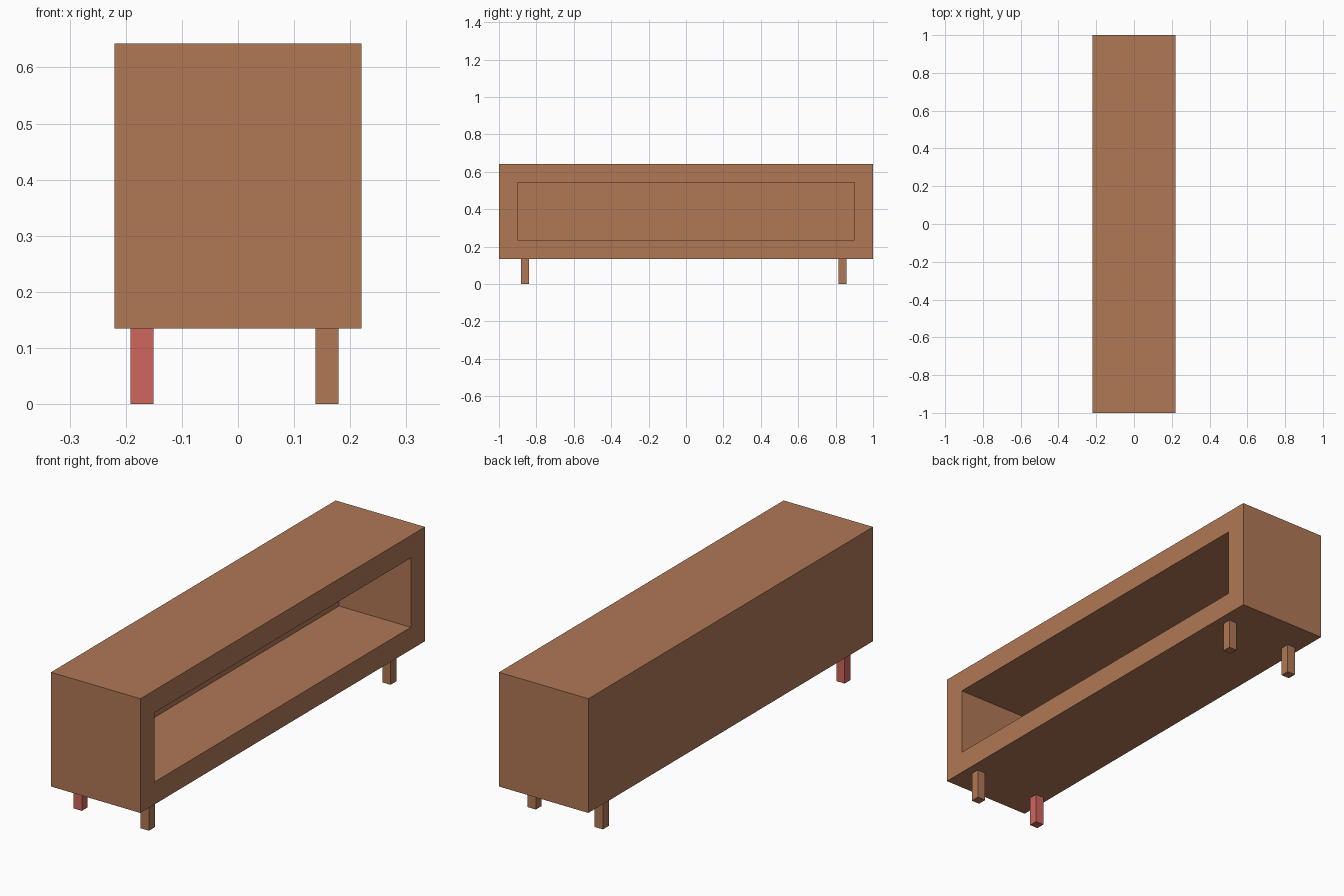
import bpy, bmesh
from mathutils import Matrix, Vector

if "Cube" in bpy.data.objects:
    bpy.data.objects.remove(bpy.data.objects["Cube"])


def material(name, color):
    m = bpy.data.materials.new(name)
    m.diffuse_color = (*color, 1)
    m.use_nodes = True
    m.node_tree.nodes["Principled BSDF"].inputs["Base Color"].default_value = m.diffuse_color
    return m


wood = material("wood", (0.434, 0.188, 0.093))
red = material("red_paint", (0.631, 0.133, 0.114))


def box_bmesh(lo, hi):
    lo, hi = Vector(lo), Vector(hi)
    bm = bmesh.new()
    bmesh.ops.create_cube(
        bm, size=1,
        matrix=Matrix.Translation((lo + hi) / 2) @ Matrix.Diagonal((*(hi - lo), 1)))
    return bm


def finish(bm, name, mat):
    bmesh.ops.recalc_face_normals(bm, faces=bm.faces)
    mesh = bpy.data.meshes.new(name)
    bm.to_mesh(mesh)
    bm.free()
    mesh.materials.append(mat)
    obj = bpy.data.objects.new(name, mesh)
    bpy.context.collection.objects.link(obj)


BASE, TOP, HALF_W = 0.135, 0.643, 0.22
WALL, DEPTH, LEG = 0.1, 0.353, 0.041

# Cabinet: box with one deep open compartment in its long +x side
bm = box_bmesh((-HALF_W, -1, BASE), (HALF_W, 1, TOP))
bm.normal_update()
side = max(bm.faces, key=lambda f: f.normal.x)
bmesh.ops.inset_region(bm, faces=[side], thickness=WALL, use_even_offset=True)
bmesh.ops.inset_region(bm, faces=[side], thickness=0)
bmesh.ops.translate(bm, verts=side.verts, vec=(-DEPTH, 0, 0))
finish(bm, "cabinet", wood)

# Four square legs, slightly off-centre; the front left one is red
for x, side_name in ((-0.1715, "left"), (0.1585, "right")):
    for y, end_name in ((-0.861, "front"), (0.837, "back")):
        h = LEG / 2
        leg = box_bmesh((x - h, y - h, 0), (x + h, y + h, BASE))
        finish(leg, f"{end_name}_{side_name}_leg", red if x < 0 and y < 0 else wood)
